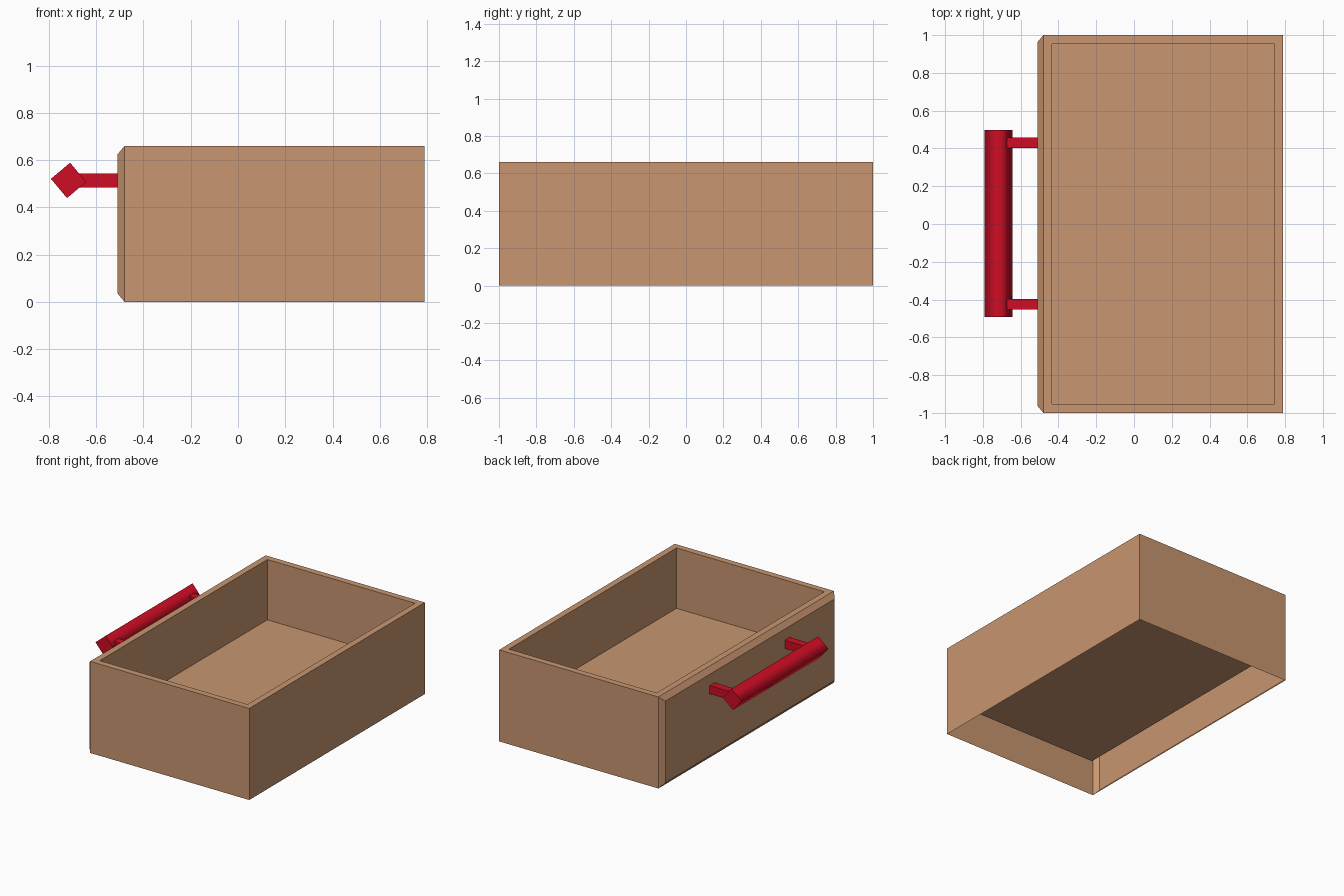
import bpy, bmesh
from math import radians
from mathutils import Matrix, Vector

cube = bpy.data.objects.get("Cube")
if cube:
    bpy.data.objects.remove(cube, do_unlink=True)


def material(name, rgb):
    m = bpy.data.materials.new(name)
    m.use_nodes = True
    m.diffuse_color = (*rgb, 1)
    m.node_tree.nodes["Principled BSDF"].inputs["Base Color"].default_value = (*rgb, 1)
    return m


wood = material("light wood", (0.58, 0.305, 0.162))
red = material("red", (0.62, 0.004, 0.018))


def finish(bm, name, mat):
    mesh = bpy.data.meshes.new(name)
    bm.to_mesh(mesh)
    bm.free()
    mesh.materials.append(mat)
    ob = bpy.data.objects.new(name, mesh)
    bpy.context.collection.objects.link(ob)
    return ob


def box(lo, hi):
    lo, hi = Vector(lo), Vector(hi)
    bm = bmesh.new()
    bmesh.ops.create_cube(bm, size=1, matrix=Matrix.Translation((lo + hi) / 2)
                          @ Matrix.Diagonal((*(hi - lo), 1)))
    bm.normal_update()
    return bm


def facing(bm, direction):
    return max(bm.faces, key=lambda f: f.normal.dot(Vector(direction)))


def inset_and_move(bm, face, inset, offset):
    bmesh.ops.inset_region(bm, faces=[face], thickness=inset, use_even_offset=True)
    bmesh.ops.translate(bm, verts=face.verts[:], vec=offset)


# Drawer: thin shell, open underneath, with a raised floor and chamfered face panel
bm = box((-0.48, -1, 0), (0.79, 1, 0.66))
bottom, top, panel = (facing(bm, d) for d in ((0, 0, -1), (0, 0, 1), (-1, 0, 0)))
inset_and_move(bm, panel, 0.036, (-0.03, 0, 0))
inset_and_move(bm, top, 0.046, (0, 0, 0))
inset_and_move(bm, top, 0, (0, 0, -0.435))
bmesh.ops.delete(bm, geom=[bottom], context="FACES_ONLY")
finish(bm, "drawer_box", wood)

# Handle bar: four-sided, slightly turned, softly shaded sides with flat ends
bm = bmesh.new()
bmesh.ops.create_cone(bm, cap_ends=True, segments=4, radius1=0.075, radius2=0.075, depth=0.99,
                      matrix=Matrix.Translation((-0.717, 0.003, 0.514))
                      @ Matrix.Rotation(radians(5), 4, "Y")
                      @ Matrix.Rotation(radians(90), 4, "X"))
bm.normal_update()
for f in bm.faces:
    f.smooth = abs(f.normal.y) < 0.5
for e in bm.edges:
    e.smooth = all(f.smooth for f in e.link_faces)
finish(bm, "handle_bar", red)

# Handle brackets
for side, y in (("left", -0.425), ("right", 0.43)):
    bm = box((-0.675, y - 0.028, 0.483), (-0.51, y + 0.028, 0.543))
    finish(bm, "handle_bracket_" + side, red)
